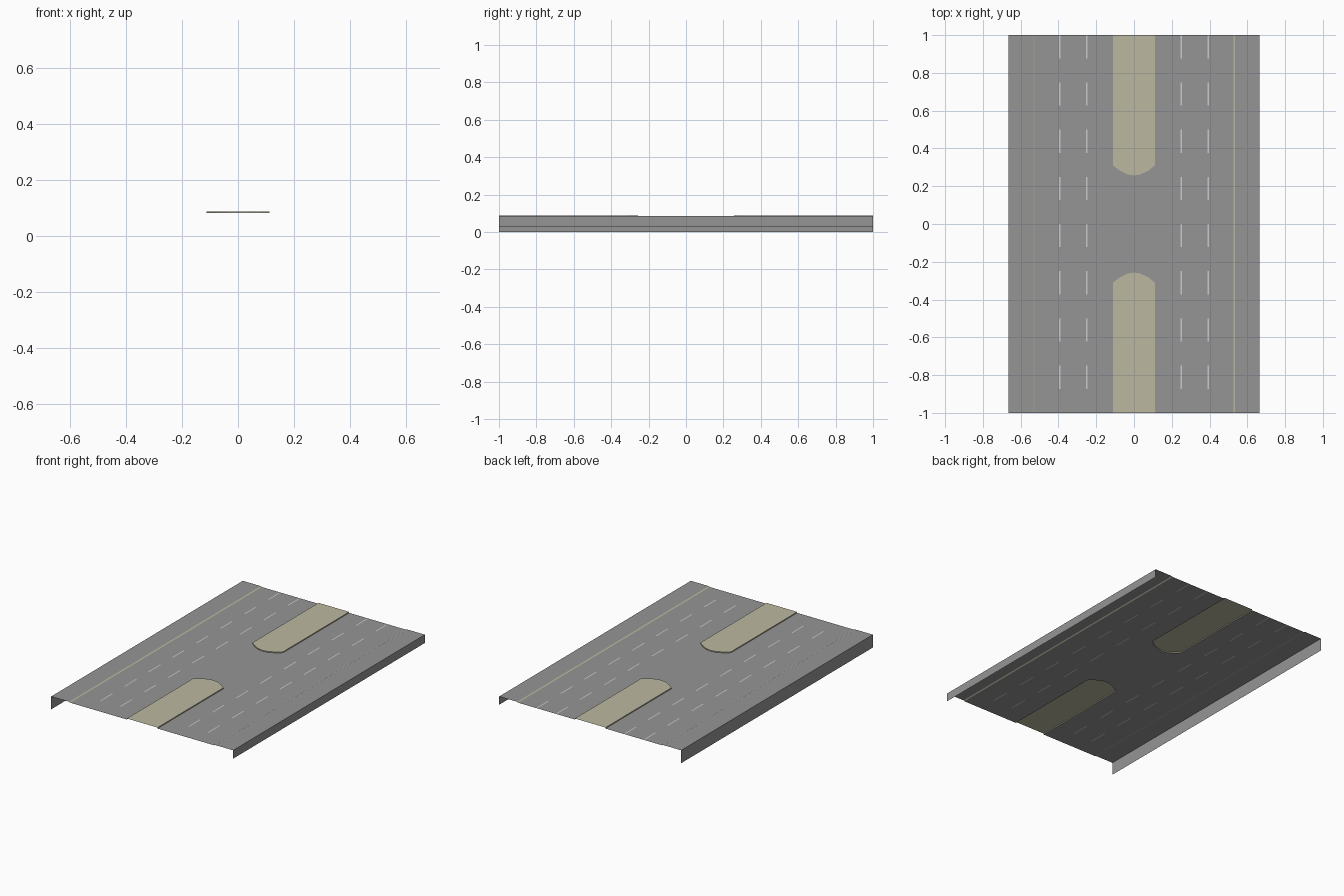
import bpy, bmesh

if "Cube" in bpy.data.objects:
    bpy.data.objects.remove(bpy.data.objects["Cube"])

HALF_W, CURB_IN, CURB_OUT = 0.665, 0.526, 0.534
ROAD_Z, WALK_Z, MEDIAN_Z = 0.081, 0.085, 0.0875


def material(name, color):
    m = bpy.data.materials.new(name)
    m.diffuse_color = (*color, 1)
    m.use_nodes = True
    m.node_tree.nodes["Principled BSDF"].inputs["Base Color"].default_value = m.diffuse_color
    return m


asphalt = material("asphalt", (0.3, 0.3, 0.3))
tan = material("tan_concrete", (0.5, 0.48, 0.35))
white = material("white_paint", (0.9, 0.9, 0.9))


def add_object(name, polygons, mats, slots=None):
    """One object made of polygons, welded where they touch."""
    bm = bmesh.new()
    for i, pts in enumerate(polygons):
        face = bm.faces.new([bm.verts.new(p) for p in pts])
        face.material_index = slots[i] if slots else 0
    bmesh.ops.remove_doubles(bm, verts=bm.verts, dist=1e-5)
    mesh = bpy.data.meshes.new(name)
    bm.to_mesh(mesh)
    bm.free()
    for m in mats:
        mesh.materials.append(m)
    obj = bpy.data.objects.new(name, mesh)
    bpy.context.collection.objects.link(obj)
    return obj


def sweep(profile):
    """Run an (x, z) profile, listed right to left, along the road."""
    return [[(x0, -1, z0), (x0, 1, z0), (x1, 1, z1), (x1, -1, z1)]
            for (x0, z0), (x1, z1) in zip(profile, profile[1:])]


# Rounded median nose, running left to right, facing the centre gap
M = 0.112
nose = [(-M, 0.311), (-0.075, 0.282), (-0.037, 0.263), (0, 0.257),
        (0.037, 0.263), (0.075, 0.282), (M, 0.311)]
outline = [(-M, 1)] + nose + [(M, 1)]

# Road deck: lengthwise strips on each side, with painted dashes set into it
starts = [1 - 0.25 * i for i in range(8)]
ys = sorted(starts + [y - 0.123 for y in starts] + [-1, -0.311, 0.311])
lanes = (0.249, 0.392)
xs = [M] + [x + d for x in lanes for d in (-0.004, 0.004)] + [CURB_IN]
faces, slots = [], []
for s in (-1, 1):
    for i, (xa, xb) in enumerate(zip(xs, xs[1:])):
        for ya, yb in zip(ys, ys[1:]):
            mid = (ya + yb) / 2
            quad = [(s * xa, ya, ROAD_Z), (s * xb, ya, ROAD_Z),
                    (s * xb, yb, ROAD_Z), (s * xa, yb, ROAD_Z)]
            faces.append(quad[::s])
            slots.append(int(i % 2 == 1 and any(y - 0.123 < mid < y for y in starts)))
# Crossing between the two medians
side = [y for y in ys if abs(y) < 0.311]
gap = ([(x, -y) for x, y in nose] + [(M, y) for y in side]
       + nose[::-1] + [(-M, y) for y in side[::-1]])
faces.append([(x, y, ROAD_Z) for x, y in gap])
slots.append(0)
add_object("road_deck", faces, [asphalt, white], slots)

# Raised medians: flat top with a low curb all round
for name, s in (("back_median", 1), ("front_median", -1)):
    pts = [(x * s, y * s) for x, y in outline]
    top = [[(x, y, MEDIAN_Z) for x, y in pts]]
    curb = [[(*b, ROAD_Z), (*a, ROAD_Z), (*a, MEDIAN_Z), (*b, MEDIAN_Z)][::-1]
            for a, b in zip(pts, pts[1:])]
    add_object(name, top + curb, [tan])

# Sidewalks with a sloped curb and outer skirt; the left skirt reaches lower
right = sweep([(HALF_W, 0.03), (HALF_W, WALK_Z), (CURB_OUT, WALK_Z), (CURB_IN, ROAD_Z)])
left = sweep([(-CURB_IN, ROAD_Z), (-CURB_OUT, WALK_Z), (-HALF_W, WALK_Z), (-HALF_W, 0)])
add_object("right_sidewalk", right, [asphalt, tan], [0, 0, 1])
add_object("left_sidewalk", left, [asphalt, tan], [1, 0, 0])
